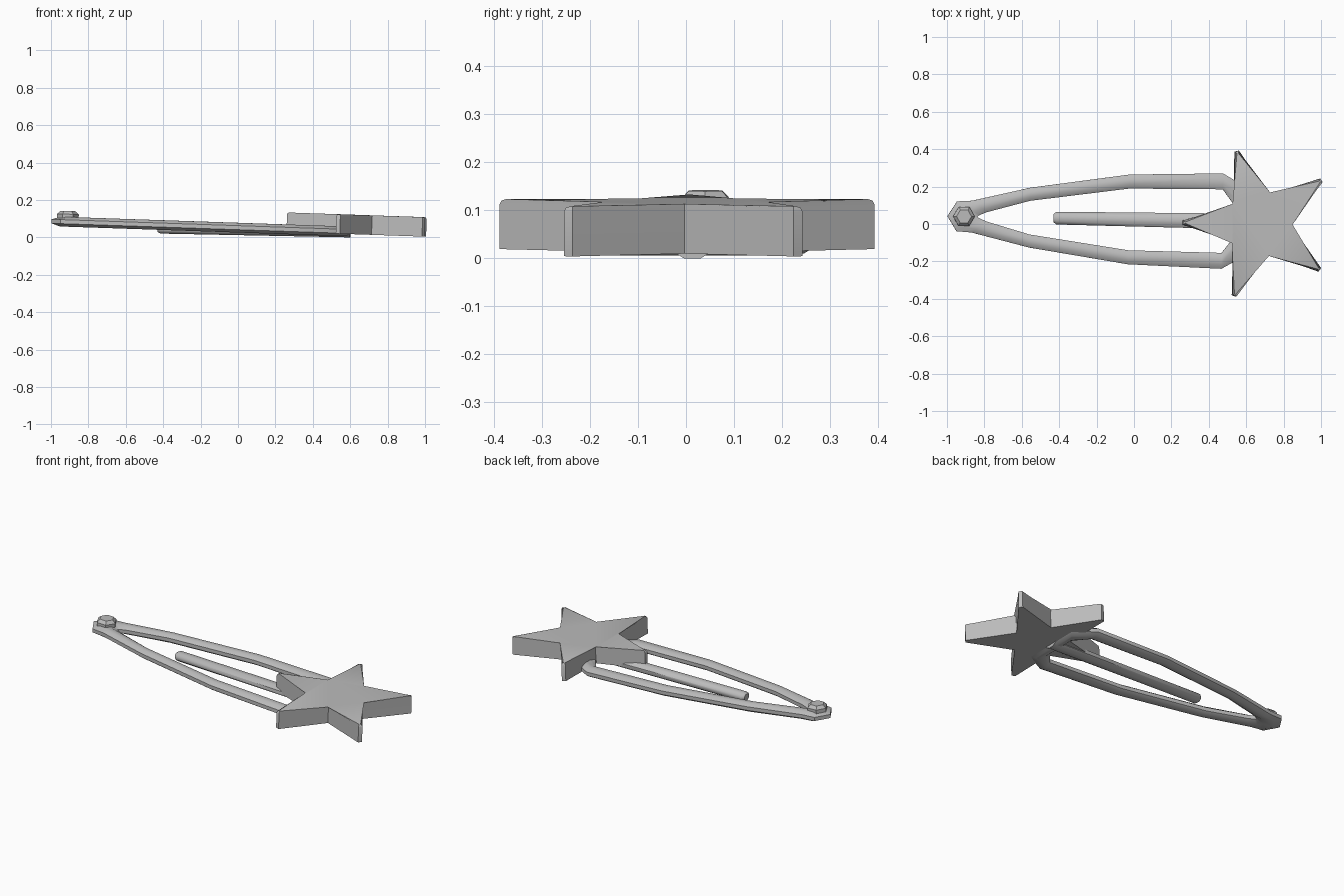
import bpy, bmesh, math
from mathutils import Matrix, Vector

cube = bpy.data.objects.get("Cube")
if cube:
    bpy.data.objects.remove(cube)

grey = bpy.data.materials.new("plain grey")
grey.use_nodes = True
colour = (0.5, 0.5, 0.5, 1)
grey.diffuse_color = colour
grey.node_tree.nodes["Principled BSDF"].inputs["Base Color"].default_value = colour

# The whole clip leans down towards the star and turns slightly
LEAN = Matrix.Rotation(-0.018, 4, 'Z') @ Matrix.Rotation(0.034, 4, 'Y')


def finish(name, bm, matrix, angle=50):
    bmesh.ops.recalc_face_normals(bm, faces=bm.faces)
    bm.transform(matrix)
    mesh = bpy.data.meshes.new(name)
    bm.to_mesh(mesh)
    bm.free()
    mesh.materials.append(grey)
    obj = bpy.data.objects.new(name, mesh)
    bpy.context.collection.objects.link(obj)
    bpy.ops.object.select_all(action='DESELECT')
    obj.select_set(True)
    bpy.context.view_layer.objects.active = obj
    bpy.ops.object.shade_smooth_by_angle(angle=math.radians(angle))
    return obj


def loft(rings, closed=False):
    bm = bmesh.new()
    loops = [[bm.verts.new(p) for p in ring] for ring in rings]
    n = len(loops[0])
    pairs = list(zip(loops, loops[1:]))
    if closed:
        pairs.append((loops[-1], loops[0]))
    else:
        bm.faces.new(loops[0])
        bm.faces.new(loops[-1])
    for a, b in pairs:
        for i in range(n):
            j = (i + 1) % n
            bm.faces.new((a[i], a[j], b[j], b[i]))
    return bm


def section(p, q, half_height, z):
    """Eight-sided rounded section spanning plan points p and q."""
    p, q = Vector(p), Vector(q)
    ring = []
    for i in range(8):
        a = math.tau * (i + 0.5) / 8
        k = 1 / math.cos(math.pi / 8)
        xy = (p + q) / 2 + (q - p) / 2 * math.cos(a) * k
        ring.append((xy.x, xy.y, z + half_height * math.sin(a) * k))
    return ring


# Looped wire frame: outer and inner plan points of one half, then mirrored
half = [((-0.95, 0.08), (-0.83, 0.008)), ((-0.87, 0.085), (-0.79, 0.025)),
        ((-0.56, 0.16), (-0.56, 0.09)), ((-0.03, 0.24), (-0.03, 0.165)),
        ((0.47, 0.255), (0.47, 0.17)), ((0.60, 0.18), (0.53, 0.09))]
flip = lambda p: (p[0], -p[1])
loop = [((-1.0, 0), (-0.84, 0))] + half + [(flip(o), flip(i)) for o, i in reversed(half)]
rings = [section(o, i, 0.026, 0.052) for o, i in loop]
finish("wire_frame", loft(rings, closed=True), Matrix.Translation((0, 0.024, 0)) @ LEAN)

# Central tongue
stations = [(-0.43, 0.022, 0.018), (-0.415, 0.034, 0.026), (0.60, 0.042, 0.026)]
rings = [section((x, -w), (x, w), h, 0.038 - 0.02 * x) for x, w, h in stations]
finish("tongue", loft(rings), Matrix.Translation((0, 0.024, 0)) @ Matrix.Rotation(-0.018, 4, 'Z'))

# Hexagonal rivet with a chamfered top
rings = [[(-0.913 + r * math.cos(i * math.pi / 3), r * math.sin(i * math.pi / 3), z)
          for i in range(6)] for r, z in ((0.058, 0.06), (0.058, 0.093), (0.04, 0.11))]
finish("rivet", loft(rings), Matrix.Translation((0, 0.024, 0)) @ LEAN, 35)

# Five-pointed star plate with blunt tips and softened upper edges
outline = []
for k in range(5):
    a = math.pi + math.tau * k / 5
    for r, turn in ((0.407, -0.028), (0.407, 0.028), (0.165, math.pi / 5)):
        outline.append((0.665 + r * math.cos(a + turn), r * math.sin(a + turn)))
bm = loft([[(x, y, z) for x, y in outline] for z in (0.038, 0.142)])
rim = [e for e in bm.edges if all(v.co.z > 0.1 for v in e.verts)]
bmesh.ops.bevel(bm, geom=rim, offset=0.011, segments=2, profile=0.5, affect='EDGES')
finish("star_plate", bm, Matrix.Translation((0, 0.012, 0)) @ LEAN)
